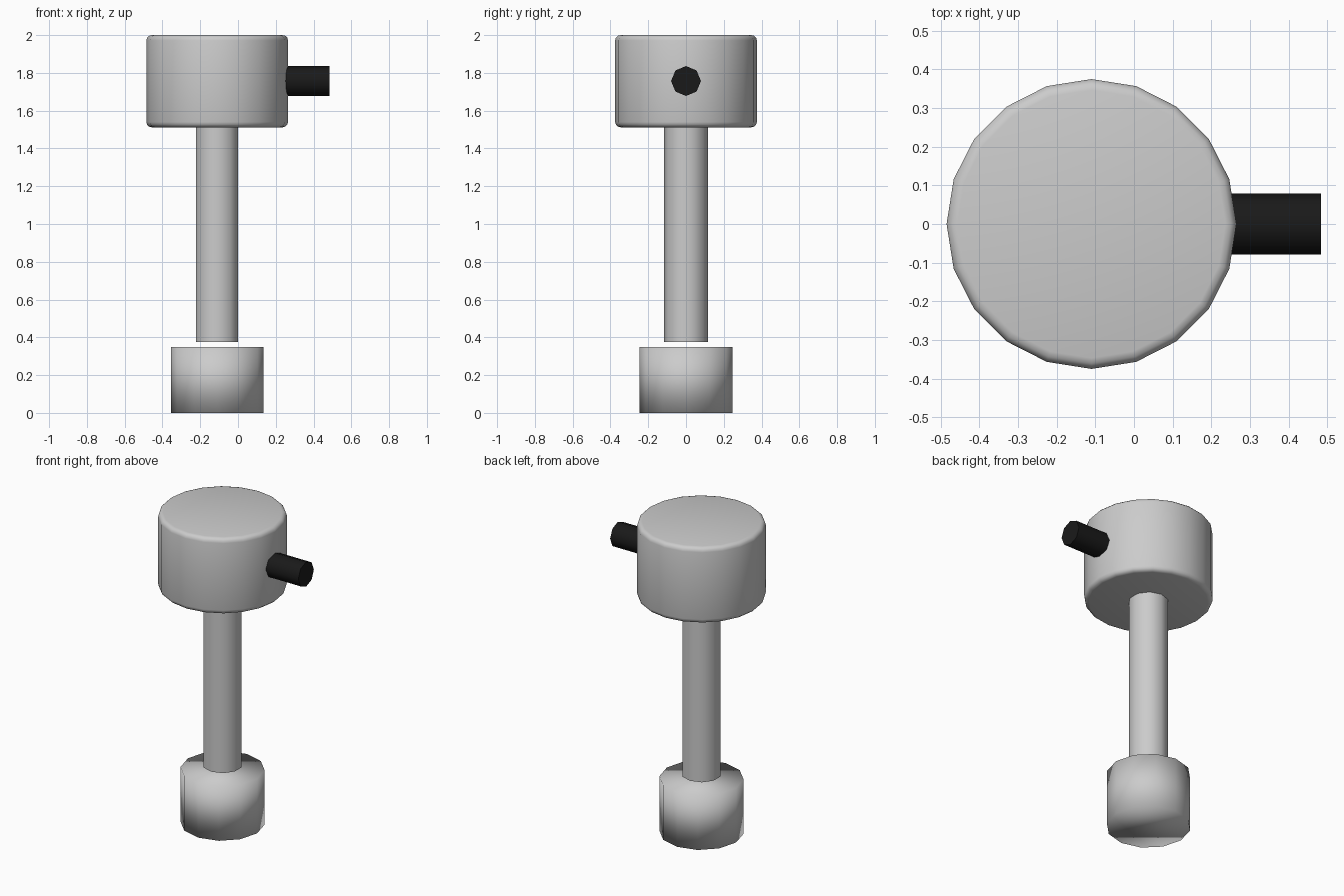
import bpy
import math

if "Cube" in bpy.data.objects:
    bpy.data.objects.remove(bpy.data.objects["Cube"])

AXIS_X = -0.11  # the head, shaft and foot share this vertical axis


def paint(obj, name, rgb):
    mat = bpy.data.materials.new(name)
    mat.diffuse_color = (*rgb, 1.0)
    mat.use_nodes = True
    mat.node_tree.nodes["Principled BSDF"].inputs["Base Color"].default_value = mat.diffuse_color
    obj.data.materials.append(mat)


def cylinder(name, sides, radius, start, end, axis="Z", offset=0.0):
    """Cylinder between two heights (Z) or two x positions at height offset (X)."""
    mid = (start + end) / 2
    if axis == "Z":
        loc, rot = (AXIS_X, 0, mid), (0, 0, 0)
    else:
        loc, rot = (mid, 0, offset), (0, math.pi / 2, 0)
    bpy.ops.mesh.primitive_cylinder_add(
        vertices=sides, radius=radius, depth=end - start, location=loc, rotation=rot)
    obj = bpy.context.object
    obj.name = name
    return obj


# Foot: short twelve-sided block, smooth across every edge
foot = cylinder("foot", 12, 0.246, 0.0, 0.35)
bpy.ops.object.shade_smooth()

# Shaft: ten-sided rod floating just above the foot
shaft = cylinder("shaft", 10, 0.117, 0.375, 1.52)
bpy.ops.object.shade_smooth_by_angle(angle=math.radians(50))

# Head: wide drum with rounded rims
head = cylinder("head", 20, 0.375, 1.512, 2.0)
bevel = head.modifiers.new("rim_rounding", "BEVEL")
bevel.width = 0.028
bevel.segments = 3
bevel.limit_method = "ANGLE"
bevel.angle_limit = math.radians(45)
bpy.ops.object.modifier_apply(modifier=bevel.name)
bpy.ops.object.shade_smooth_by_angle(angle=math.radians(40))
paint(head, "light_grey", (0.6, 0.62, 0.62))

# Side knob: black eight-sided peg on the +x side of the head
knob = cylinder("side_knob", 8, 0.079, 0.2, 0.484, axis="X", offset=1.757)
bpy.ops.object.shade_smooth_by_angle(angle=math.radians(50))
paint(knob, "black", (0.01, 0.01, 0.01))
